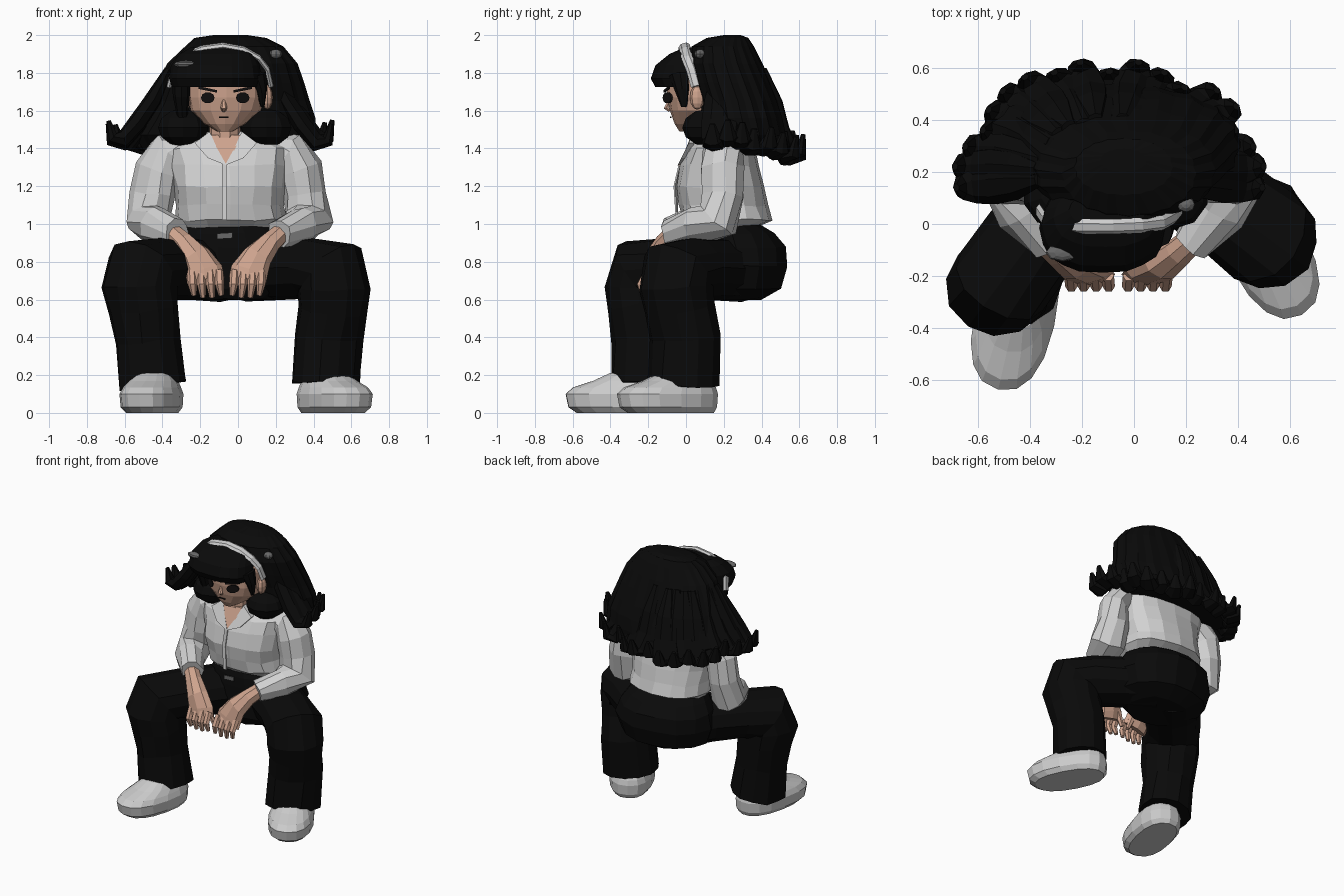
import bpy, bmesh, math, random
from mathutils import Vector, Matrix

random.seed(4)


def material(name, r, g, b):
    m = bpy.data.materials.new(name)
    m.diffuse_color = (r, g, b, 1)
    return m


HAIR = material("hair black", .003, .003, .003)
PANTS = material("trouser black", .003, .003, .003)
SHIRT = material("shirt white", .64, .64, .64)
SHOE = material("shoe white", .60, .60, .60)
SKIN = material("skin", .62, .37, .27)
GREY = material("shine grey", .14, .14, .14)
BAND = material("band white", .62, .62, .62)
EYE = material("eye black", .006, .005, .005)


def finish(name, bm, mat):
    bmesh.ops.recalc_face_normals(bm, faces=bm.faces)
    me = bpy.data.meshes.new(name)
    bm.to_mesh(me)
    bm.free()
    ob = bpy.data.objects.new(name, me)
    me.materials.append(mat)
    bpy.context.collection.objects.link(ob)
    return ob


def skin_rings(rings, jitter):
    """Bridge a list of point rings into a closed, faceted skin."""
    bm = bmesh.new()
    rows = []
    for ring in rings:
        rows.append([bm.verts.new(Vector(p) + Vector([random.uniform(-jitter, jitter) for _ in "xyz"]))
                     for p in ring])
    n = len(rows[0])
    for a, b in zip(rows, rows[1:]):
        for i in range(n):
            j = (i + 1) % n
            bm.faces.new((a[i], a[j], b[j], b[i]))
    bm.faces.new(rows[0])
    bm.faces.new(rows[-1])
    return bm


def stack(name, rings, mat, n=14, p=1.0, jag=0, jitter=0):
    """Horizontal rings: (z, centre x, half width, front y, back y)."""
    out = []
    for z, cx, rx, yf, yb in rings:
        ring = []
        for i in range(n):
            a = 2 * math.pi * i / n
            k = 1 - jag * (i % 2)
            c, s = math.cos(a), math.sin(a)
            ring.append((cx + k * rx * math.copysign(abs(c) ** p, c),
                         (yf + yb) / 2 + k * (yb - yf) / 2 * math.copysign(abs(s) ** p, s), z))
        out.append(ring)
    return finish(name, skin_rings(out, jitter), mat)


def tube(name, pts, side, mat, n=10, jitter=0):
    """Sweep along (x, y, z, radius along side, other radius)."""
    P = [Vector(q[:3]) for q in pts]
    out = []
    for i, q in enumerate(pts):
        t = Vector()
        if i > 0:
            t += (P[i] - P[i - 1]).normalized()
        if i < len(P) - 1:
            t += (P[i + 1] - P[i]).normalized()
        t.normalize()
        v = t.cross(Vector(side)).normalized()
        u = v.cross(t)
        out.append([P[i] + u * q[3] * math.cos(2 * math.pi * k / n) + v * q[4] * math.sin(2 * math.pi * k / n)
                    for k in range(n)])
    return finish(name, skin_rings(out, jitter), mat)


def blob(name, loc, size, mat, u=10, v=6):
    bm = bmesh.new()
    bmesh.ops.create_uvsphere(bm, u_segments=u, v_segments=v, radius=1,
                              matrix=Matrix.Translation(loc) @ Matrix.Diagonal((*size, 1)))
    return finish(name, bm, mat)


def plate(name, pts, mat, thick=.008):
    front = [(x, y - thick, z) for x, y, z in pts]
    return finish(name, skin_rings([front, pts], 0), mat)


def flip(pts, axis):
    return [(2 * axis - q[0], *q[1:]) for q in pts]


# Trousers: hips and two bent legs
stack("hips", [(.60, -.02, .22, .04, .40), (.66, -.02, .33, .0, .51), (.78, -.02, .37, .0, .545),
               (.88, -.03, .35, .0, .53), (.95, -.03, .30, .01, .475), (1.0, -.04, .25, .03, .39)],
      PANTS, jitter=.006)
tube("left_leg", [(-.10, .30, .765, .20, .18), (-.26, .10, .765, .19, .165), (-.40, -.07, .765, .19, .165),
                  (-.505, -.215, .75, .20, .205), (-.52, -.235, .66, .20, .205), (-.50, -.22, .55, .19, .19),
                  (-.48, -.215, .38, .17, .18), (-.45, -.215, .14, .18, .19)], (.8, -.6, 0), PANTS, 12, .007)
tube("right_leg", [(.05, .30, .765, .20, .18), (.22, .17, .765, .19, .165), (.39, .04, .765, .19, .165),
                   (.50, -.045, .75, .20, .205), (.51, -.05, .66, .20, .20), (.50, -.03, .55, .185, .18),
                   (.48, .0, .40, .19, .18), (.465, -.015, .15, .195, .18)], (.62, .79, 0), PANTS, 12, .007)

# Belt buckle
plate("buckle", [(-.11, -.0, .92), (-.03, -.0, .925), (-.03, -.0, .955), (-.11, -.0, .95)], GREY)

# Shoes
for name, x, y, ang in (("left_shoe", -.455, -.345, -13), ("right_shoe", .505, -.085, 28)):
    shoe = stack(name, [(0.0, 0, .125, -.24, .25), (.03, 0, .15, -.285, .265), (.10, 0, .155, -.30, .27),
                        (.135, 0, .14, -.26, .26), (.17, 0, .12, -.15, .24), (.21, 0, .09, -.06, .21)],
                 SHOE, 16, .85)
    shoe.location = (x, y, 0)
    shoe.rotation_euler.z = math.radians(ang)

# Shirt body
stack("shirt", [(.98, -.04, .26, .02, .36), (1.02, -.04, .30, -.02, .455), (1.10, -.045, .29, -.035, .435),
                (1.20, -.045, .30, -.055, .41), (1.31, -.05, .32, -.025, .39), (1.40, -.05, .34, .01, .37),
                (1.45, -.06, .25, .05, .33), (1.49, -.07, .11, .07, .26)], SHIRT, 16, .85, jitter=.008)
plate("placket", [(-.085, -.046, 1.02), (-.06, -.046, 1.02), (-.06, -.058, 1.2), (-.06, -.03, 1.32),
                  (-.085, -.03, 1.32), (-.085, -.058, 1.2)], SHIRT)

# Neck, open collar
stack("neck", [(1.36, -.07, .08, .03, .2), (1.46, -.07, .085, .02, .2), (1.56, -.07, .09, .02, .2)], SKIN, 10)
plate("neckline", [(-.15, .05, 1.47), (-.06, -.02, 1.31), (.02, .05, 1.47)], SKIN, .02)
wing = [(-.15, .065, 1.49), (-.23, .045, 1.43), (-.16, .005, 1.35), (-.06, -.015, 1.31), (-.11, .03, 1.40)]
plate("left_collar", wing, SHIRT, .03)
plate("right_collar", flip(wing, -.065), SHIRT, .03)

# Sleeves, forearms and hands, mirrored
sleeve = [(-.27, .19, 1.41, .09, .07), (-.37, .19, 1.395, .12, .095), (-.435, .19, 1.29, .125, .105),
          (-.455, .195, 1.15, .125, .105), (-.475, .17, 1.02, .125, .12), (-.43, .05, .985, .10, .11),
          (-.32, -.08, .95, .075, .08)]
hand = [(-.37, -.04, .97, .05, .05), (-.29, -.11, .90, .06, .055), (-.225, -.16, .83, .08, .055),
        (-.18, -.185, .75, .10, .045), (-.17, -.20, .70, .10, .035)]
for label, keep, s_axis, h_axis in (("left", True, 0, 0), ("right", False, -.05, -.06)):
    side = (.8, -.6, 0) if keep else (.8, .6, 0)
    tube(label + "_sleeve", sleeve if keep else flip(sleeve, s_axis), side, SHIRT, 10, .009)
    tube(label + "_hand", hand if keep else flip(hand, h_axis), (1, 0, 0), SKIN, 8)
    for k in range(4):
        x = -.245 + .048 * k
        finger = [(x, -.20, .75, .024, .024), (x + .004, -.24, .68, .024, .022),
                  (x + .012, -.225, .605 + .012 * abs(k - 1.5), .014, .014)]
        tube(f"{label}_finger_{k}", finger if keep else flip(finger, h_axis), (1, 0, 0), SKIN, 6)
    thumb = [(-.19, -.16, .82, .035, .035), (-.12, -.17, .75, .026, .026), (-.085, -.17, .66, .014, .014)]
    tube(label + "_thumb", thumb if keep else flip(thumb, h_axis), (1, 0, 0), SKIN, 6)

# Head, ear, nose
stack("head", [(1.49, -.07, .04, -.035, .10), (1.53, -.07, .11, -.06, .18), (1.60, -.065, .185, -.085, .24),
               (1.67, -.06, .205, -.10, .28), (1.77, -.06, .205, -.105, .30), (1.86, -.06, .17, -.06, .30)],
      SKIN, 16, .9)
for name, x in (("left_ear", -.275), ("right_ear", .155)):
    blob(name, (x, .06, 1.67), (.03, .04, .065), SKIN, 8)
tube("nose", [(-.075, -.085, 1.66, .008, .01), (-.075, -.105, 1.615, .018, .015),
              (-.075, -.085, 1.60, .012, .01)], (1, 0, 0), SKIN, 6)
plate("mouth", [(-.10, -.078, 1.562), (-.05, -.078, 1.562), (-.05, -.078, 1.568), (-.10, -.078, 1.568)], EYE)

# Eyes and brows as thin plates on the face
for name, x, s in (("left", -.16, -1), ("right", .025, 1)):
    e = [(x + .036 * math.cos(a), -.092 + .022 * s * math.cos(a), 1.668 + .03 * math.sin(a))
         for a in [math.pi * k / 5 for k in range(10)]]
    plate(name + "_eye", e, EYE, .01)
    brow = [(x - s * .05, -.112, 1.708), (x + s * .05, -.085, 1.73), (x + s * .05, -.085, 1.715),
            (x - s * .05, -.112, 1.695)]
    plate(name + "_brow", brow, EYE)

# Hair: main mass
stack("hair_mass", [(2.0, -.04, .09, .20, .29), (1.985, -.04, .19, .11, .33), (1.94, -.02, .26, .03, .36),
                    (1.85, -.03, .345, .01, .405), (1.75, -.035, .385, .03, .45), (1.65, -.04, .42, .06, .49),
                    (1.56, -.05, .46, .07, .52), (1.47, -.08, .49, .09, .54), (1.39, -.08, .44, .16, .54)],
      HAIR, 40, .95, jag=.035)

# Hair: flicked locks around the sides and back
for k in range(19):
    a = math.radians(-8 + 196 * k / 18)
    c, s = math.cos(a), math.sin(a)
    b = max(0, s)
    low = -.09 * b + random.uniform(-.02, .02)
    far = random.choice((.90, .96, 1.0, 1.01)) if 1 < k < 17 else 1
    path = [(f * far, z + low * w, r1, r2) for f, z, r1, r2, w in (
        (.46 + .03 * b, 1.82, .03, .02, 0), (.60 + .03 * b, 1.66, .07, .045, .2),
        (.74 - .03 * b, 1.54, .08, .05, .6), (.87, 1.45, .07, .05, 1), (.97, 1.46, .05, .035, 1),
        (1.0, 1.55, .015, .012, 1))]
    tube(f"lock_{k}", [(-.095 + .595 * f * c, .2 + .43 * f * s, z, r1, r2) for f, z, r1, r2 in path],
         (-s, c, random.uniform(-.3, .3)), HAIR, 7)

# Hair: fringe and temple strands
stack("fringe", [(1.935, -.10, .15, -.01, .12), (1.90, -.11, .20, -.09, .14), (1.84, -.12, .235, -.165, .16),
                 (1.77, -.12, .245, -.19, .16), (1.725, -.12, .23, -.165, .14)], HAIR, 20, .85, jag=.02)
tube("left_temple_strand", [(-.30, .0, 1.78, .05, .06), (-.30, .01, 1.68, .045, .05),
                            (-.295, .04, 1.58, .03, .04), (-.28, .06, 1.47, .02, .03)], (1, 0, 0), HAIR, 8)
tube("right_temple_strand", [(.10, -.03, 1.79, .05, .06), (.125, -.02, 1.71, .03, .04),
                             (.13, -.01, 1.62, .01, .015)], (1, 0, 0), HAIR, 8)
for name, x in (("left_under_hair", -.29), ("right_under_hair", .15)):
    blob(name, (x, .12, 1.51), (.14, .14, .10), HAIR)

# Headband, clip and hair shine
tube("headband", [(-.365, .05, 1.73, .03, .014), (-.345, .02, 1.81, .03, .014), (-.28, -.005, 1.89, .03, .014),
                  (-.19, -.01, 1.93, .03, .014), (-.08, -.01, 1.945, .03, .014),
                  (.03, -.005, 1.925, .03, .014), (.11, .005, 1.88, .03, .014), (.155, .03, 1.82, .03, .014),
                  (.175, .055, 1.73, .03, .014)], (0, 1, .3), BAND, 6)
blob("hair_clip", (.20, .075, 1.90), (.035, .03, .025), GREY, 8)
blob("left_shine", (-.275, -.11, 1.845), (.065, .035, .02), GREY, 8)
